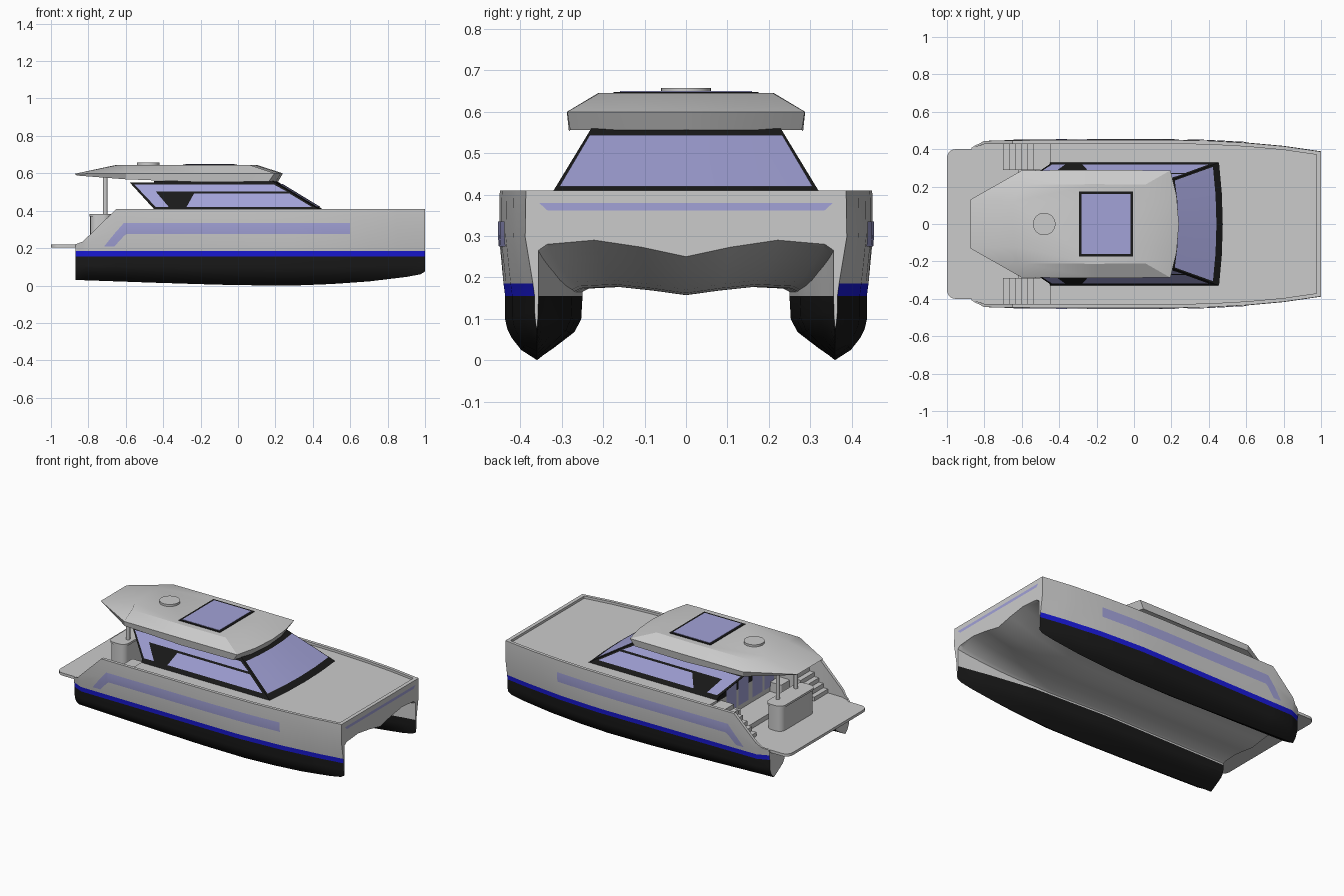
import bpy, bmesh, math

if "Cube" in bpy.data.objects:
    bpy.data.objects.remove(bpy.data.objects["Cube"])

def material(name, rgb):
    m = bpy.data.materials.new(name)
    m.diffuse_color = (*rgb, 1)
    m.use_nodes = True
    m.node_tree.nodes["Principled BSDF"].inputs["Base Color"].default_value = m.diffuse_color
    return m

BLACK = material("black", (0.01, 0.01, 0.01))
BLUE = material("blue", (0.01, 0.01, 0.7))
GLASS = material("glass", (0.36, 0.36, 0.68))
GREY = material("grey", (0.8, 0.8, 0.83))

def finish(name, bm, mats=(GREY,), smooth=True):
    bmesh.ops.remove_doubles(bm, verts=bm.verts, dist=1e-5)
    bmesh.ops.dissolve_degenerate(bm, edges=bm.edges, dist=1e-6)
    bmesh.ops.recalc_face_normals(bm, faces=bm.faces)
    me = bpy.data.meshes.new(name)
    bm.to_mesh(me)
    bm.free()
    ob = bpy.data.objects.new(name, me)
    bpy.context.collection.objects.link(ob)
    for m in mats:
        me.materials.append(m)
    if smooth:
        bpy.ops.object.select_all(action='DESELECT')
        ob.select_set(True)
        bpy.context.view_layer.objects.active = ob
        bpy.ops.object.shade_smooth_by_angle(angle=math.radians(28))
    return ob

def loft(name, rings, mats=(GREY,), closed=True, caps=True, mat_of=None):
    bm = bmesh.new()
    vs = [[bm.verts.new(p) for p in r] for r in rings]
    n = len(rings[0])
    for a, b in zip(vs, vs[1:]):
        for j in range(n if closed else n - 1):
            k = (j + 1) % n
            f = bm.faces.new((a[j], a[k], b[k], b[j]))
            f.material_index = mat_of(j) if mat_of else 0
    if caps:
        bm.faces.new(vs[0])
        bm.faces.new(vs[-1])
    return finish(name, bm, mats)

def sheet(name, pts, mat):
    bm = bmesh.new()
    bm.faces.new([bm.verts.new(p) for p in pts])
    return finish(name, bm, (mat,), False)

def box(name, lo, hi, mat=GREY, r=0):
    bm = bmesh.new()
    bmesh.ops.create_cube(bm, size=1)
    for v in bm.verts:
        v.co = [(lo[i] + hi[i]) / 2 + v.co[i] * (hi[i] - lo[i]) for i in range(3)]
    if r:
        up = [e for e in bm.edges if abs(e.verts[0].co.z - e.verts[1].co.z) > 1e-5]
        bmesh.ops.bevel(bm, geom=up, offset=r, segments=5, profile=0.5, affect='EDGES')
    return finish(name, bm, (mat,))

def cylinder(name, x, y, z0, z1, r):
    ring = lambda z: [(x + r * math.cos(i * math.tau / 32), y + r * math.sin(i * math.tau / 32), z) for i in range(32)]
    return loft(name, [ring(z0), ring(z1)])

def table(t, x):
    if x <= t[0][0]:
        return t[0][1]
    for (a, u), (b, v) in zip(t, t[1:]):
        if x <= b:
            return u + (v - u) * (x - a) / (b - a)
    return t[-1][1]

# Hull lines along x: beam, waterline outside and inside, keel, sheer
BEAM = [(-.87, .41), (-.85, .43), (-.8, .447), (.15, .45), (.4, .445), (.6, .434), (.8, .416), (1, .387)]
OUTER = [(-.87, .40), (-.8, .43), (.3, .437), (.6, .42), (.85, .39), (1, .366)]
INNER = [(-.87, .25), (0, .25), (.5, .275), (.8, .32), (.93, .345), (1, .357)]
KEEL = [(-.87, .03), (-.3, .01), (0, .002), (.3, 0), (.5, .008), (.7, .022), (.9, .046), (.976, .06), (1, .075)]
SHEER = [(-.87, .22), (-.83, .235), (-.65, .41)]
# Demihull section: (width fraction, depth fraction), outside then inside
OUT = [(1, .0), (1, .37), (.93, .52), (.8, .65), (.5, .84), (0, 1)]
INN = [(.33, .84), (.55, .72), (.82, .57), (.97, .37), (1, 0)]
# Tunnel roof: (y fraction, z aft, z at bow)
TUN = [(1, .165, .265), (.94, .173, .28), (.62, .177, .29), (.3, .168, .273), (0, .157, .25)]

def side_y(x, z):
    return table([(.185, table(OUTER, x) + .004), (.3, table(BEAM, x) + .002), (.41, table(BEAM, x))], z)

def section(x, floor):
    b, o, i, k, zt = (table(t, x) for t in (BEAM, OUTER, INNER, KEEL, SHEER))
    floor = min(floor, zt)
    zm = min(.3, .185 + .5 * (zt - .185))
    pts = [(0, floor), (b - .02, floor), (b - .02, zt), (side_y(x, zt), zt), (side_y(x, zm), zm), (side_y(x, .185), .185)]
    pts += [(.36 + (o - .36) * f, .155 - (.155 - k) * d) for f, d in OUT]
    pts += [(.36 - (.36 - i) * f, .155 - (.155 - k) * d) for f, d in INN]
    s = max(0, (x - .35) / .65) ** 2
    pts += [(i * f, a + (c - a) * s) for f, a, c in TUN]
    return [(x, y, z) for y, z in pts]

stations = [(x, .22) for x in (-.87, -.85, -.83, -.8, -.65, -.45)]
stations += [(x, .395) for x in (-.45, -.2, 0, .15, .3, .4, .5, .6, .7, .8, .85, .9, .93, .976)]
stations += [(.976, 1), (1, 1)]
hull = loft("catamaran_hull", [section(*s) for s in stations], (GREY, BLACK, BLUE),
            closed=False, caps=True, mat_of=lambda j: 2 if j == 5 else 1 if 6 <= j < 16 else 0)
mir = hull.modifiers.new("mirror", 'MIRROR')
mir.use_axis = (False, True, False)

# Hull side windows and bow window
win = [(-.715, .21, .21), (-.66, .21, .278), (-.61, .265, .335), (-.595, .275, .335)]
win += [(x, .275, .335) for x in (-.2, .15, .3, .4, .5, .6)]
for s in (-1, 1):
    loft("hull_window", [[(x, s * (side_y(x, z) + .003), z) for z in (a, (a + b) / 2, b)] for x, a, b in win],
         (GLASS,), closed=False, caps=False)
sheet("bow_window", [(1.0015, y, z) for y, z in ((-.355, .38), (.355, .38), (.335, .362), (-.335, .362))], GLASS)

# Swim platform, cockpit floor and side stairs
box("swim_platform", (-1, -.4, .203), (-.83, .4, .22), r=.045)
box("cockpit_floor", (-.62, -.425, .2), (-.44, .425, .25))
for s in (-1, 1):
    for i in range(6):
        y0, y1 = sorted((s * .29, s * .427))
        box("side_step", (-.70 + i * .032, y0, .21), (-.44, y1, .245 + i * .027))
    y0, y1 = sorted((s * .2, s * .29))
    box("cockpit_seat", (-.53, y0, .24), (-.44, y1, .31), r=.012)

# Aft console with roof posts
box("aft_console", (-.79, -.17, .21), (-.68, .17, .37), r=.04)
box("console_top", (-.795, -.175, .37), (-.675, .175, .383), r=.042)
for y in (-.09, .09):
    cylinder("roof_post", -.71, y, .37, .59, .012)

# Cabin: sloped body, wings, glazing
def cab_w(z):
    return .32 - (z - .41) / .14 * .085

def cab_x(z, f):
    return .43 - (z - .41) / .14 * .23 + .02 * (1 - f * f)

def cab_ring(z):
    w = cab_w(z)
    return [(-.45, -w, z)] + [(cab_x(z, f), f * w, z) for f in (-1, -.5, 0, .5, 1)] + [(-.45, w, z)]

loft("cabin", [cab_ring(.385), cab_ring(.56)], (BLACK,))
loft("windscreen", [[(cab_x(z, f) + .004, f * cab_w(z), z + .002) for f in (-.97, -.5, 0, .5, .97)] for z in (.418, .542)],
     (GLASS,), closed=False, caps=False)
L_GLASS = [(-.555, .541), (.19, .541), (.26, .503), (-.44, .503), (-.37, .42), (-.44, .42)]
LOW_GLASS = [(-.235, .492), (.275, .492), (.395, .42), (-.275, .42)]
WING = [(-.45, .41), (-.58, .552), (-.43, .552), (-.43, .41)]
for s in (-1, 1):
    loft("cabin_wing", [[(x, s * (cab_w(z) - d), z) for x, z in WING] for d in (0, .015)], (BLACK,))
    for pts in (L_GLASS, LOW_GLASS):
        sheet("side_window", [(x, s * (cab_w(z) + .003), z) for x, z in pts], GLASS)
    for a in (.02, .14):
        sheet("aft_door_glass", [(-.453, s * y, z) for y, z in ((a, .28), (a + .1, .28), (a + .1, .5), (a, .5))], GLASS)

# Hardtop roof: under, edge and top outlines
def mirrored(half):
    return half + [(x, -y, z) for x, y, z in reversed(half) if y > 0]

under = [(-.86, 0, .588), (-.86, .125, .588), (-.6, .28, .568), (-.2, .283, .553), (.165, .28, .556), (.203, .15, .556), (.215, 0, .556)]
edge = [(-.875, 0, .597), (-.875, .13, .597), (-.6, .287, .6), (-.2, .288, .6), (.195, .287, .6), (.228, .15, .6), (.24, 0, .6)]
top = [(-.65, 0, .645), (-.64, .12, .645), (-.6, .21, .645), (-.2, .213, .645), (.06, .21, .645), (.09, .11, .645), (.1, 0, .645)]
loft("hardtop_roof", [mirrored(r) for r in (under, edge, top)])

# Skylight and round hatch
box("skylight_frame", (-.295, -.175, .64), (-.005, .175, .648), BLACK)
box("skylight_glass", (-.28, -.16, .642), (-.02, .16, .65), GLASS)
cylinder("roof_hatch", -.48, 0, .64, .658, .06)
